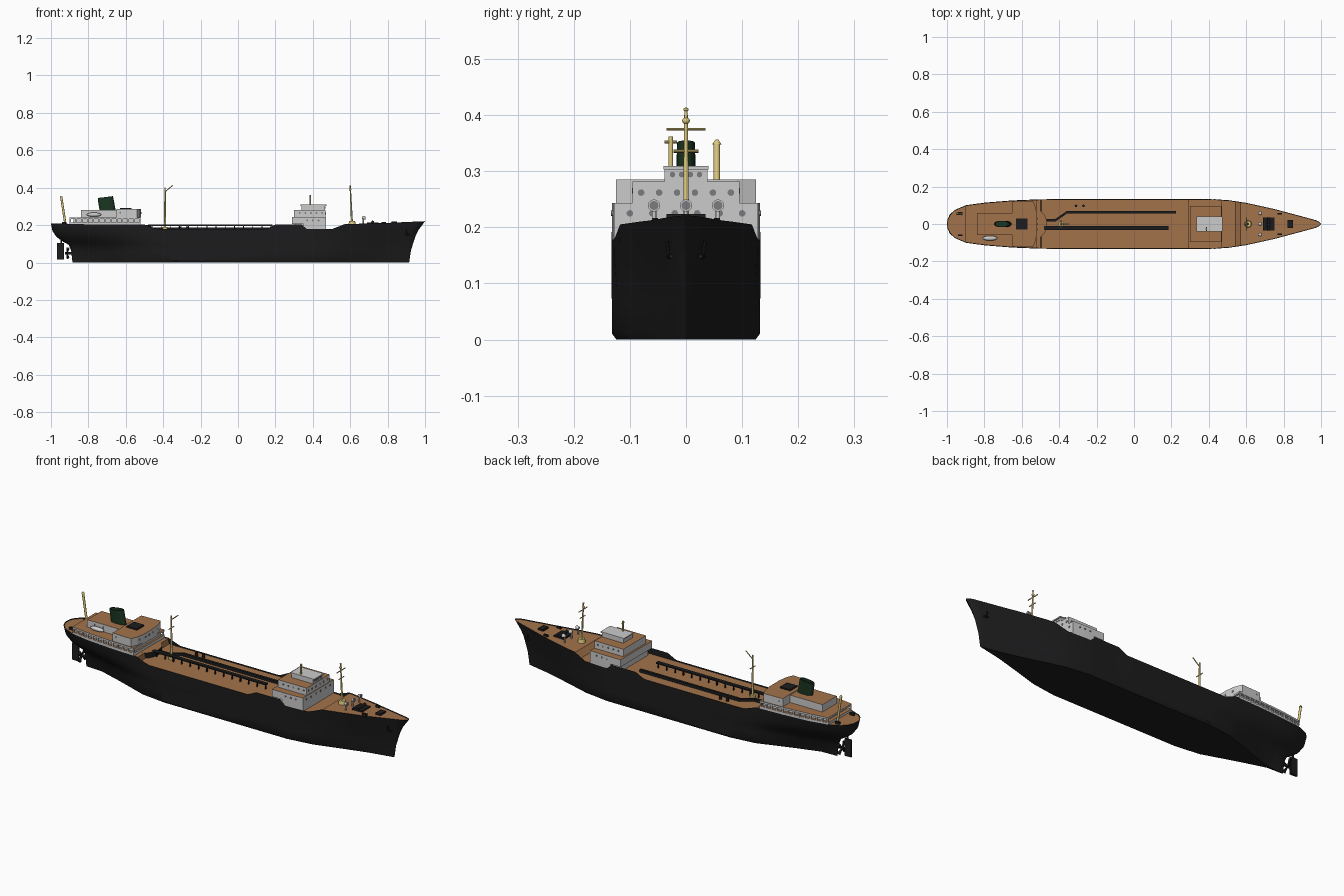
import bpy, bmesh, math
from mathutils import Vector

if "Cube" in bpy.data.objects:
    bpy.data.objects.remove(bpy.data.objects["Cube"])

def mat(name, r, g, b):
    m = bpy.data.materials.new(name)
    m.diffuse_color = (r, g, b, 1)
    m.use_nodes = True
    m.node_tree.nodes["Principled BSDF"].inputs["Base Color"].default_value = m.diffuse_color
    return m

BLACK = mat("black_paint", .012, .012, .013)
DECK = mat("deck_brown", .36, .17, .07)
WHITE = mat("white_paint", .78, .78, .78)
YELLOW = mat("mast_yellow", .72, .58, .2)
GREEN = mat("funnel_green", .01, .035, .015)
GLASS = mat("window_grey", .2, .2, .21)

def interp(table, x):
    if x <= table[0][0]:
        return table[0][1]
    for (a, p), (b, q) in zip(table, table[1:]):
        if x <= b:
            return p + (q - p) * (x - a) / (b - a)
    return table[-1][1]

def finish(bm, name, *mats, smooth=None):
    bmesh.ops.recalc_face_normals(bm, faces=bm.faces)
    me = bpy.data.meshes.new(name)
    bm.to_mesh(me)
    bm.free()
    ob = bpy.data.objects.new(name, me)
    bpy.context.collection.objects.link(ob)
    for m in mats:
        me.materials.append(m)
    if smooth:
        bpy.ops.object.select_all(action='DESELECT')
        ob.select_set(True)
        bpy.context.view_layer.objects.active = ob
        bpy.ops.object.shade_smooth_by_angle(angle=math.radians(smooth))
    return ob

def prism(name, outline, z0, z1, side, top=None):
    """Extruded plan outline with its own roof material."""
    bm = bmesh.new()
    lo = [bm.verts.new((x, y, z0)) for x, y in outline]
    hi = [bm.verts.new((x, y, z1)) for x, y in outline]
    n = len(lo)
    for i in range(n):
        j = (i + 1) % n
        bm.faces.new((lo[i], lo[j], hi[j], hi[i]))
    bm.faces.new(lo[::-1])
    bm.faces.new(hi).material_index = 1 if top else 0
    return finish(bm, name, *([side, top] if top else [side]))

def box(name, x0, x1, y0, y1, z0, z1, m, top=None):
    return prism(name, [(x0, y0), (x1, y0), (x1, y1), (x0, y1)], z0, z1, m, top)

def rod(name, a, b, r, m, r2=None, n=12):
    a, b = Vector(a), Vector(b)
    bm = bmesh.new()
    bmesh.ops.create_cone(bm, cap_ends=True, segments=n, radius1=r,
                          radius2=r if r2 is None else r2, depth=(b - a).length)
    bm.transform((b - a).to_track_quat('Z', 'Y').to_matrix().to_4x4())
    bmesh.ops.translate(bm, verts=bm.verts, vec=(a + b) / 2)
    return finish(bm, name, m, smooth=40)

def ball(name, c, s, m):
    bm = bmesh.new()
    bmesh.ops.create_uvsphere(bm, u_segments=16, v_segments=8, radius=1)
    bmesh.ops.scale(bm, verts=bm.verts, vec=s)
    bmesh.ops.translate(bm, verts=bm.verts, vec=c)
    return finish(bm, name, m, smooth=60)

# Hull lines: plan at rail, plan at keel, sheer, ends by height
RAIL = [(-1, 0), (-.997, .025), (-.985, .05), (-.96, .074), (-.9, .1), (-.8, .114), (-.65, .126),
        (-.5, .132), (-.4, .133), (.4, .133), (.5, .128), (.6, .113), (.75, .08), (.9, .04),
        (.97, .021), (.99, .012), (1, 0)]
KEEL = [(-1, .002), (-.9, .006), (-.75, .05), (-.55, .115), (-.4, .132), (.4, .132),
        (.55, .112), (.7, .07), (.85, .03), (1, 0)]
SHEER = [(-1, .21), (-.8, .204), (-.5, .203), (-.43, .178), (.15, .178), (.2, .203), (.34, .203),
         (.37, .178), (.5, .178), (.57, .205), (.8, .212), (1, .221)]
STERN = [(0, -.885), (.3, -.892), (.45, -.905), (.53, -.935), (.65, -.97), (.8, -.992), (1, -1)]
BOW = [(0, .915), (.3, .925), (.65, .95), (.8, .967), (1, 1)]
FLARE = [(0, 0), (.3, .18), (.45, .38), (.65, .72), (.8, .9), (1, 1)]
XS = sorted({round(x, 4) for t in (RAIL, KEEL, SHEER) for x, _ in t} | {-.93, -.7, -.6, .65, .7, .95})

def half(x):
    return interp(RAIL, x)

# Hull shell
bm = bmesh.new()
rows = [(0, 0), (0, .94), (.06, 1), (.3, 1), (.45, 1), (.53, 1), (.65, 1), (.8, 1), (1, 1)]
for side in (-1, 1):
    grid = []
    for x in XS:
        col = []
        for v, k in rows:
            a, b = interp(STERN, v), interp(BOW, v)
            w = interp(FLARE, v)
            y = (half(x) * w + interp(KEEL, x) * (1 - w)) * k
            col.append(bm.verts.new((a + (b - a) * (x + 1) / 2, side * y, v * interp(SHEER, x))))
        grid.append(col)
    for p, q in zip(grid, grid[1:]):
        for i in range(len(rows) - 1):
            bm.faces.new((p[i], q[i], q[i + 1], p[i + 1]))
bmesh.ops.remove_doubles(bm, verts=bm.verts, dist=.0004)
finish(bm, "hull", BLACK, smooth=35)

# Weather deck, stepped at poop and forecastle
DZ = [(-1, .206), (-.8, .2), (-.5, .199), (-.495, .172), (.545, .172), (.57, .201), (.8, .208), (1, .217)]
bm = bmesh.new()
prev = None
for x in sorted(set(XS) | {-.495, .545}):
    y = max(half(x) - .002, 0)
    cur = [bm.verts.new((x * .998, s * y, interp(DZ, x))) for s in (-1, 1)]
    if prev:
        bm.faces.new((prev[0], cur[0], cur[1], prev[1]))
    prev = cur
finish(bm, "main_deck", DECK)

# Rudder and propeller
prism_pts = [(-.968, -.004), (-.93, -.006), (-.93, .006), (-.968, .004)]
prism("rudder", prism_pts, .015, .105, BLACK)
rod("rudder_stock", (-.945, 0, .1), (-.945, 0, .15), .005, BLACK)
rod("propeller_hub", (-.925, 0, .05), (-.88, 0, .05), .007, BLACK)
for i in range(4):
    a = math.pi * (i / 2 + .25)
    rod("propeller_blade", (-.915, 0, .05), (-.91, .035 * math.cos(a), .05 + .035 * math.sin(a)),
        .003, BLACK, .009, 6)

def hull_outline(x0, x1, inset, n=14):
    xs = [x0 + (x1 - x0) * i / n for i in range(n + 1)]
    return [(x, inset - half(x)) for x in xs] + [(x, half(x) - inset) for x in reversed(xs)]

# Poop house: inner wall, open gallery posts, promenade roof
prism("poop_wall", hull_outline(-.88, -.53, .018), .198, .238, WHITE)
prism("poop_bulwark", hull_outline(-.9, -.52, .003), .198, .215, WHITE, DECK)
prism("poop_roof", hull_outline(-.9, -.52, .002), .233, .242, WHITE, DECK)
for s in (-1, 1):
    for i in range(13):
        x = -.897 + i * .031
        y = s * (half(x) - .006)
        box("gallery_post", x - .004, x + .004, y - .003, y + .003, .21, .236, WHITE)

# Upper poop house: full-width front and narrow casing
front = hull_outline(-.65, -.54, .006, 4)
front[5:5] = [(-.525, -.09), (-.518, -.04), (-.518, .04), (-.525, .09)]
prism("upper_poop_house", front, .24, .285, WHITE, DECK)
box("engine_casing", -.84, -.64, -.06, .06, .24, .281, WHITE, DECK)
box("engine_hatch", -.63, -.57, -.03, .03, .283, .292, BLACK)

# Funnel, raked with rounded ends
bm = bmesh.new()
rings = []
for z, cx, k in ((.278, -.697, 1), (.33, -.706, .97), (.35, -.709, .95), (.35, -.709, .8), (.338, -.707, .78)):
    ring = []
    for i in range(20):
        a = 2 * math.pi * i / 20
        px = math.copysign(abs(math.cos(a)) ** .7, math.cos(a)) * .043 * k
        ring.append(bm.verts.new((cx + px, .017 * k * math.sin(a), z + (px * .12 if z > .3 else 0))))
    rings.append(ring)
for p, q in zip(rings, rings[1:]):
    for i in range(20):
        bm.faces.new((p[i], p[(i + 1) % 20], q[(i + 1) % 20], q[i]))
bm.faces.new(rings[-1])
finish(bm, "funnel", GREEN, smooth=40)

# Lifeboat on davits
ball("lifeboat", (-.77, -.076, .256), (.04, .013, .011), WHITE)
for x in (-.795, -.745):
    rod("davit", (x, -.064, .24), (x, -.064, .272), .002, WHITE, n=8)

# Midship bridge
prism("bridge_lower", hull_outline(.35, .47, .001, 4), .17, .243, WHITE, DECK)
prism("bridge_wing", hull_outline(.29, .36, .001, 3), .205, .243, WHITE, DECK)
box("bridge_aft_wall", .3, .36, -.11, .11, .17, .21, WHITE)
box("bridge_middle", .3, .468, -.095, .095, .24, .282, WHITE, DECK)
box("wheelhouse", .34, .466, -.038, .038, .28, .303, WHITE)
box("wheelhouse_roof", .335, .472, -.04, .04, .303, .309, WHITE)

# Windows on house fronts, sides and wheelhouse
def windows(x, ys, z, r):
    for y in ys:
        rod("window", (x - .002, y, z), (x + .0015, y, z), r, GLASS, n=10)

windows(.468, [-.08 + .032 * i for i in range(6)], .262, .006)
windows(.47, [-.1 + .04 * i for i in range(6)], .225, .006)
windows(.467, [-.024 + .016 * i for i in range(4)], .294, .005)
windows(-.5235, [-.075, .075], .265, .006)
windows(-.518, [-.03, 0, .03], .265, .006)
for s in (-1, 1):
    for x0, dx, n, y, z in ((.33, .03, 5, .095, .265), (.37, .03, 3, .132, .225), (-.63, .03, 3, .12, .267)):
        for i in range(n):
            rod("side_window", (x0 + dx * i, s * (y - .002), z), (x0 + dx * i, s * (y + .0015), z), .005, GLASS, n=10)

# Curved platform ahead of the poop
arc = [(-.52 + .055 * math.cos(a), .075 * math.sin(a)) for a in [math.pi * (i / 12 - .5) for i in range(13)]]
prism("poop_platform", arc, .17, .2, BLACK, DECK)

# Catwalk, stanchions and cargo pipe
box("catwalk", -.48, .185, -.032, -.012, .196, .203, BLACK)
for i in range(14):
    x = -.46 + i * .049
    box("catwalk_leg", x - .002, x + .002, -.026, -.018, .17, .198, BLACK)
pipe = [(-.49, .02), (-.42, .02), (-.36, .062), (.225, .062)]
prism("cargo_pipe", [(x, y - .007) for x, y in pipe] + [(x, y + .007) for x, y in pipe[::-1]], .17, .186, BLACK)
for x in (-.31, -.27):
    rod("deck_vent", (x, .097, .17), (x, .097, .192), .007, BLACK)

# Masts
def crossbar(x, y, z, w, r=.0025):
    rod("crosstree", (x, y - w, z), (x, y + w, z), r, YELLOW, n=8)

rod("fore_mast", (.61, 0, .2), (.6, 0, .41), .0055, YELLOW, .003)
rod("fore_mast_foot", (.61, 0, .2), (.61, 0, .222), .02, YELLOW, .016)
crossbar(.602, 0, .375, .035)
crossbar(.604, 0, .336, .022)
ball("fore_mast_light", (.6, 0, .39), (.007, .007, .006), YELLOW)
ball("fore_mast_cap", (.6, 0, .41), (.005, .005, .003), YELLOW)
rod("main_mast", (-.39, 0, .17), (-.39, 0, .4), .006, YELLOW, .0035)
rod("main_mast_foot", (-.39, 0, .17), (-.39, 0, .19), .014, YELLOW)
crossbar(-.39, 0, .335, .022)
rod("derrick", (-.39, 0, .378), (-.35, 0, .412), .0025, YELLOW, n=8)
rod("stern_mast", (-.922, .055, .2), (-.945, .055, .35), .006, YELLOW)
rod("stern_mast_cap", (-.945, .055, .348), (-.946, .055, .356), .008, YELLOW, .003)
rod("bridge_mast", (.387, -.027, .305), (.387, -.027, .362), .004, YELLOW)
crossbar(.387, -.027, .352, .011)

# Forecastle fittings: windlass, hatch, cowl vents, bollards
box("windlass_base", .69, .75, -.035, .035, .203, .213, BLACK)
rod("windlass_drum", (.72, -.035, .216), (.72, .035, .216), .008, BLACK)
box("fore_hatch", .82, .85, -.022, .022, .207, .219, BLACK)
for y in (-.057, 0, .057):
    rod("cowl_stem", (.67, y, .2), (.67, y, .236), .004, WHITE)
    rod("cowl_mouth", (.664, y, .239), (.68, y, .239), .006, WHITE, .011)
    rod("cowl_opening", (.6795, y, .239), (.681, y, .239), .008, GLASS)
for s in (-1, 1):
    for x, y in ((.78, .055), (-.93, .06)):
        box("bollard", x - .012, x + .012, s * y - .005, s * y + .005, .2, .217, BLACK)
    # Bow anchors
    rod("anchor_shank", (.9, s * .034, .175), (.905, s * .03, .145), .003, BLACK, n=8)
    rod("anchor_flukes", (.893, s * .031, .148), (.917, s * .026, .148), .004, BLACK, n=8)
